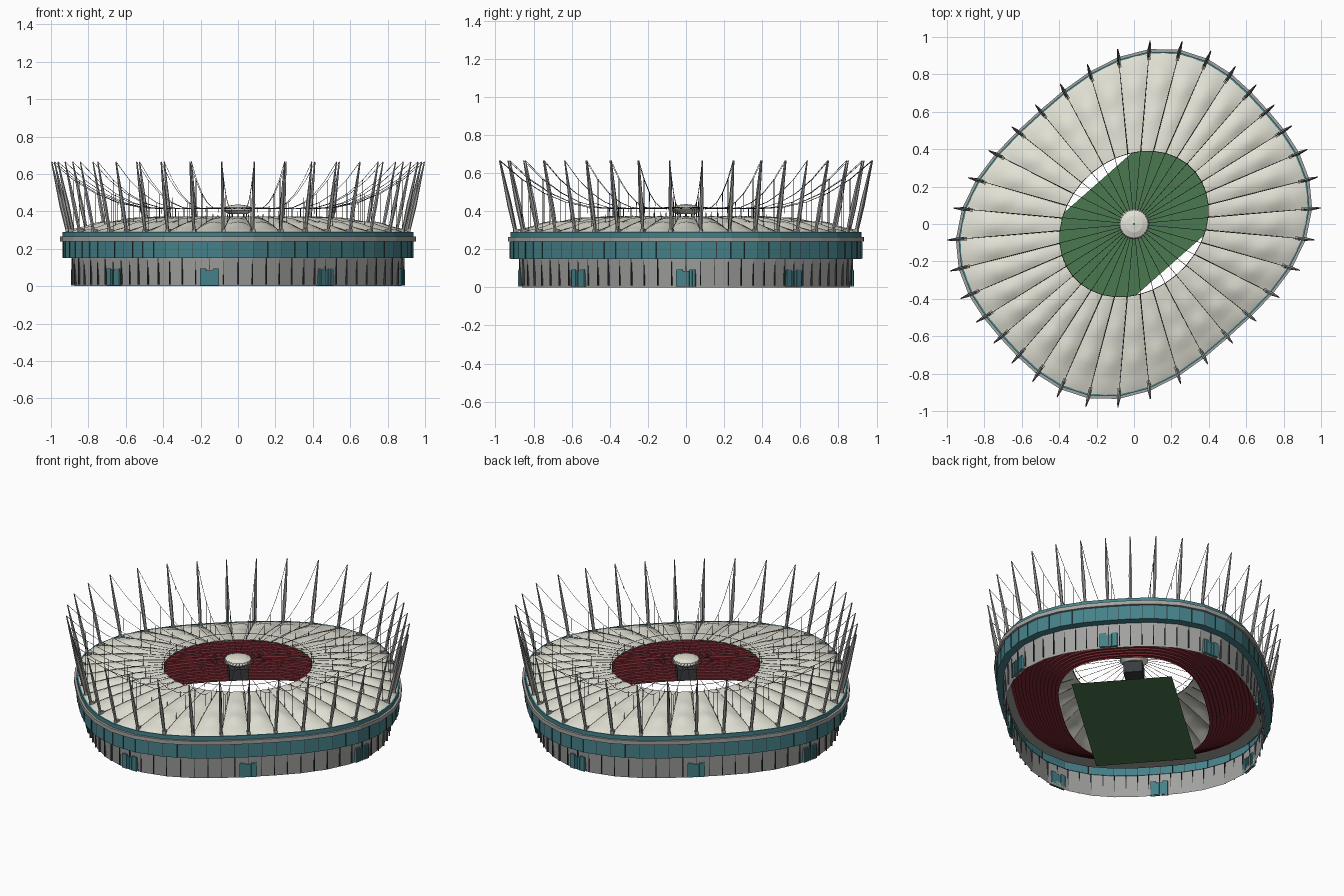
import bpy, bmesh, math
from mathutils import Vector, Matrix

if "Cube" in bpy.data.objects:
    bpy.data.objects.remove(bpy.data.objects["Cube"])

ROT = math.radians(42)      # long axis of the bowl in plan
A, B, N = 0.93, 0.78, 2.7   # superellipse half axes and exponent
COUNT = 36                  # masts / roof bays


def material(name, rgb):
    m = bpy.data.materials.new(name)
    m.diffuse_color = (*rgb, 1)
    m.use_nodes = True
    m.node_tree.nodes["Principled BSDF"].inputs["Base Color"].default_value = m.diffuse_color
    return m


TEAL = material("teal", (0.06, 0.22, 0.25))
CREAM = material("cream", (0.76, 0.75, 0.66))
RED = material("dark_red", (0.22, 0.025, 0.035))
GREEN = material("grass", (0.07, 0.19, 0.08))
DARK = material("dark", (0.04, 0.045, 0.05))
GREY = material("concrete", (0.36, 0.36, 0.35))


def outline(t, a=A, b=B, n=N):
    """Plan point of the bowl outline at elliptic angle t (degrees)."""
    c, s = math.cos(math.radians(t)) * a, math.sin(math.radians(t)) * b
    k = (abs(c / a) ** n + abs(s / b) ** n) ** (-1 / n)
    return Vector((c * k * math.cos(ROT) - s * k * math.sin(ROT),
                   c * k * math.sin(ROT) + s * k * math.cos(ROT), 0))


def hole(t):
    """Elliptical opening in the roof."""
    return outline(t, .43, .355, 2)


def finish(name, bm, mat=None, smooth=False):
    me = bpy.data.meshes.new(name)
    bm.to_mesh(me)
    bm.free()
    ob = bpy.data.objects.new(name, me)
    bpy.context.collection.objects.link(ob)
    if mat:
        me.materials.append(mat)
    for p in me.polygons:
        p.use_smooth = smooth
    return ob


def loft(name, rings, mat=None, smooth=False):
    """Skin a list of closed point rings."""
    bm = bmesh.new()
    vs = [[bm.verts.new(p) for p in r] for r in rings]
    n = len(vs[0])
    for r0, r1 in zip(vs, vs[1:]):
        for i in range(n):
            j = (i + 1) % n
            bm.faces.new((r0[i], r0[j], r1[j], r1[i]))
    bmesh.ops.recalc_face_normals(bm, faces=bm.faces)
    return finish(name, bm, mat, smooth)


def ring(a, b, z, n=COUNT):
    return [outline(-2 + 360 / n * i, a, b) + Vector((0, 0, z)) for i in range(n)]


def shell(name, profile, mat=None):
    return loft(name, [ring(A * s, B * s, z) for s, z in profile], mat)


def rod(bm, p, q, r1, r2=None, seg=4):
    p, q = Vector(p), Vector(q)
    d = q - p
    m = Matrix.Translation((p + q) / 2) @ d.to_track_quat('Z', 'Y').to_matrix().to_4x4()
    bmesh.ops.create_cone(bm, cap_ends=True, segments=seg, radius1=r1,
                          radius2=r1 if r2 is None else r2, depth=d.length, matrix=m)


def box(bm, t, scale, z, size, shift=0):
    """Box (width, depth, height) facing outward on the outline at angle t."""
    p = outline(t) * scale
    tan = (outline(t + 1) - outline(t - 1)).normalized()
    m = Matrix.Translation(p + tan * shift + Vector((0, 0, z))) \
        @ Matrix.Rotation(math.atan2(tan.y, tan.x), 4, 'Z') @ Matrix.Diagonal((*size, 1))
    bmesh.ops.create_cube(bm, size=1, matrix=m)


# outer walls and bands
shell("outer_wall", [(.928, 0), (.945, .15)], GREY)
shell("glazed_band", [(.94, .15), (.995, .15), (.995, .24), (.97, .24)], TEAL)
shell("rim_band", [(.985, .24), (1.01, .24), (1.01, .265), (.985, .265)], GREY)
shell("upper_band", [(.995, .265), (.995, .29), (.985, .29)], TEAL)

# wall fins and band mullions
bm = bmesh.new()
for k in range(72):
    t = -2 + 5 * k
    box(bm, t, .938, .08, (.004, .01, .14))
    box(bm, t, .994, .195, (.003, .004, .088))
finish("wall_fins", bm, DARK)

# entrance doors: a low centre bay between two taller bays
bm, fr = bmesh.new(), bmesh.new()
for k in range(8):
    t = -2 + 45 * k
    box(bm, t, .934, .045, (.036, .014, .08))
    for s in (-.034, .034):
        box(bm, t, .934, .05, (.03, .018, .09), s)
    for s in (-.05, -.034, -.018, 0, .018, .034, .05):
        box(bm, t, .934, .047, (.002, .021, .084), s)
finish("entrance_doors", bm, TEAL)
finish("door_mullions", fr, DARK) if fr.verts else fr.free()

# stepped seating bowl
ROWS = 13
a0, b0, z0, a1, b1, z1 = .60, .42, .08, .79, .70, .205
rings = []
for i in range(ROWS):
    f, g = i / ROWS, (i + 1) / ROWS
    for h in (f, g):
        rings.append(ring(a0 + (a1 - a0) * f, b0 + (b1 - b0) * f, z0 + (z1 - z0) * h, 72))
rings.append(ring(a1, b1, z1, 72))
loft("seating_bowl", rings, RED)
loft("concourse", [ring(a1, b1, z1), ring(A * .955, B * .955, z1)], GREY)

# playing field
bm = bmesh.new()
bmesh.ops.create_grid(bm, x_segments=1, y_segments=1, size=1,
                      matrix=Matrix.Translation((0, 0, .004)) @ Matrix.Rotation(ROT - .01, 4, 'Z')
                      @ Matrix.Diagonal((.48, .293, 1, 1)))
finish("field", bm, GREEN)


# fabric roof: bays bulging between radial ridges
def roof_point(t, f, lift=True):
    p = hole(t).lerp(outline(t) * .985, f)
    p.z = .285 + .085 * (1 - f ** 1.4)
    if lift:
        s = abs(math.sin(math.pi * (t + 2) / 10))
        p.z += s * (.003 + .022 * f * (1 - f ** 6)) * (1 + .3 * math.cos(6 * math.pi * f))
    return p


SUB, RAD = 8, 14
# rim points stay on the straight chords of the walls below
rows = [[roof_point(-2 + 10 * i / SUB, j / RAD) for i in range(COUNT * SUB)]
        for j in range(RAD + 1)]
loft("fabric_roof", rows, CREAM, True)
bpy.context.view_layer.objects.active = bpy.data.objects["fabric_roof"]
bpy.data.objects["fabric_roof"].select_set(True)
bpy.ops.object.shade_smooth_by_angle(angle=math.radians(20))

# masts, cables and hangers
masts, cab = bmesh.new(), bmesh.new()
for k in range(COUNT):
    t = -2 + 10 * k
    o = outline(t)
    d, up = o.normalized(), Vector((0, 0, 1))
    base, tip = o * .965 + up * .28, o * 1.057 + up * .665
    mid = base.lerp(tip, .4)
    rod(masts, base, mid, .008, .011, 6)
    rod(masts, mid, tip, .011, .003, 6)
    box(masts, t, .962, .295, (.018, .03, .02))
    # main cable sagging from the mast tip to the centre hub
    rt, ri = o.length * 1.057, hole(t).length + .01
    path = [d * (ri + (rt - ri) * f) + up * (.413 + .252 * f ** 2.2)
            for f in (1, .8, .6, .4, .2, 0)] + [d * .07 + up * .42]
    for p, q in zip(path, path[1:]):
        rod(cab, p, q, .0013)
    # hangers down to the roof ridge, and the ridge cable itself
    for p in path[1:6]:
        f = (p.to_2d().length - hole(t).length) / (o.length * .985 - hole(t).length)
        rod(cab, p, roof_point(t, f, False), .0009)
    ridge = [roof_point(t, f, False) + up * .002 for f in (0, .33, .66, 1)]
    for p, q in zip(ridge, ridge[1:]):
        rod(cab, p, q, .0013)
    # ring cable and edge of the roof opening
    h, e = hole(t), hole(t + 10)
    rod(cab, h + up * .413, e + up * .413, .0015)
    rod(cab, roof_point(t, 0), roof_point(t + 10, 0), .002)
finish("masts", masts, GREY)
finish("roof_cables", cab, DARK)

# central hub cap and hanging display cube
hub = [[Vector((r * math.cos(i * math.tau / 36), r * math.sin(i * math.tau / 36), z))
        for i in range(36)]
       for r, z in ((.002, .385), (.05, .385), (.082, .408), (.075, .42), (.045, .432), (.002, .437))]
loft("hub_cap", hub, CREAM)
bm = bmesh.new()
bmesh.ops.create_cube(bm, size=1, matrix=Matrix.Translation((0, 0, .338))
                      @ Matrix.Rotation(ROT, 4, 'Z') @ Matrix.Diagonal((.11, .11, .07, 1)))
for x, y in ((.03, 0), (-.03, 0), (0, .03), (0, -.03)):
    rod(bm, (x, y, .36), (x, y, .395), .004)
finish("display_cube", bm, DARK)
